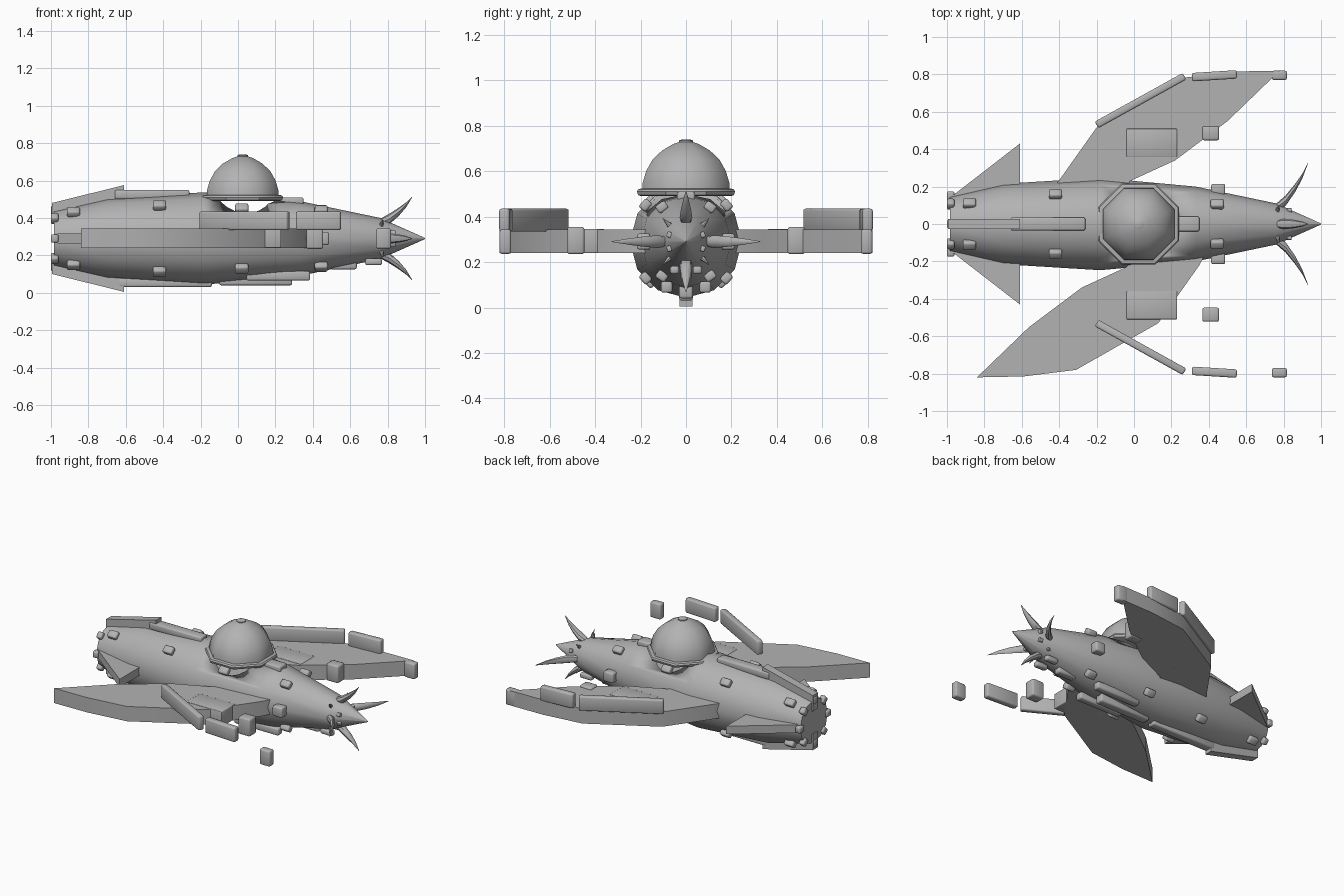
import bpy, bmesh
from math import pi, cos, sin, radians, atan2, hypot
from mathutils import Matrix

default = bpy.data.objects.get("Cube")
if default:
    bpy.data.objects.remove(default, do_unlink=True)

AXIS = 0.29  # height of the hull centre line

grey = bpy.data.materials.new("hull grey")
grey.use_nodes = True
colour = (0.45, 0.45, 0.45, 1)
grey.diffuse_color = colour
grey.node_tree.nodes["Principled BSDF"].inputs["Base Color"].default_value = colour


def finish(name, bm, matrix=Matrix(), angle=40):
    bmesh.ops.recalc_face_normals(bm, faces=bm.faces)
    mesh = bpy.data.meshes.new(name)
    bm.to_mesh(mesh)
    bm.free()
    mesh.transform(matrix)
    mesh.materials.append(grey)
    mesh.shade_smooth()
    mesh.set_sharp_from_angle(angle=radians(angle))
    obj = bpy.data.objects.new(name, mesh)
    bpy.context.collection.objects.link(obj)
    return obj


def around(angle):
    """Turn about the hull centre line."""
    return Matrix.Translation((0, 0, AXIS)) @ Matrix.Rotation(angle, 4, 'X')


def loft(name, rings, sides, matrix=Matrix(), angle=40, turn=0.0):
    """Skin rings (x, y offset, radius) that stand across the x axis."""
    bm = bmesh.new()
    loops = []
    for x, y, r in rings:
        steps = [turn + 2 * pi * i / sides for i in range(sides)]
        loops.append([bm.verts.new((x, y + r * cos(a), r * sin(a))) for a in steps])
    for a, b in zip(loops, loops[1:]):
        for i in range(sides):
            j = (i + 1) % sides
            bm.faces.new((a[i], a[j], b[j], b[i]))
    bm.faces.new(loops[0])
    bm.faces.new(loops[-1])
    return finish(name, bm, matrix, angle)


def prism(name, points, low, high, matrix=Matrix()):
    bm = bmesh.new()
    face = bm.faces.new([bm.verts.new((x, y, low)) for x, y in points])
    top = bmesh.ops.extrude_face_region(bm, geom=[face])["geom"]
    verts = [v for v in top if isinstance(v, bmesh.types.BMVert)]
    bmesh.ops.translate(bm, verts=verts, vec=(0, 0, high - low))
    return finish(name, bm, matrix, 30)


def block(name, centre, size, matrix=Matrix(), bevel=0.01):
    bm = bmesh.new()
    bmesh.ops.create_cube(bm, size=1)
    bmesh.ops.scale(bm, verts=bm.verts, vec=size)
    bmesh.ops.bevel(bm, geom=bm.edges[:], offset=bevel, segments=2,
                    profile=0.5, affect='EDGES')
    return finish(name, bm, matrix @ Matrix.Translation(centre), 50)


# Hull with a round cockpit opening
hull = loft("hull", [(-0.985, 0, 0.15), (-0.7, 0, 0.215), (-0.18, 0, 0.247),
                     (0.33, 0, 0.2), (0.76, 0, 0.11), (1.0, 0, 0.003)], 12, around(0))
upright = Matrix.Translation((0.025, 0, 0)) @ Matrix.Rotation(-pi / 2, 4, 'Y')
cutter = loft("cockpit_cutter", [(0.4, 0, 0.175), (0.7, 0, 0.175)], 24, upright)
cut = hull.modifiers.new("cockpit", 'BOOLEAN')
cut.operation = 'DIFFERENCE'
cut.solver = 'EXACT'
cut.object = cutter
graph = bpy.context.evaluated_depsgraph_get()
hull_mesh = bpy.data.meshes.new_from_object(hull.evaluated_get(graph))
hull.modifiers.clear()
hull.data = hull_mesh
bpy.data.objects.remove(cutter, do_unlink=True)

# Dome, collar and knob
eighth = pi / 8
loft("dome", [(0.51, 0, 0.208), (0.55, 0, 0.206), (0.6, 0, 0.19), (0.65, 0, 0.16),
              (0.69, 0, 0.115), (0.72, 0, 0.06), (0.735, 0, 0.01)], 8, upright, 60, eighth)
loft("dome_collar", [(0.49, 0, 0.215), (0.495, 0, 0.228), (0.51, 0, 0.234),
                     (0.52, 0, 0.228), (0.523, 0, 0.215)], 8, upright, 40, eighth)
loft("dome_knob", [(0.715, 0, 0.03), (0.735, 0, 0.03), (0.74, 0, 0.018)], 10, upright)

# Wings: the right one is the left one turned half round
wing = [(-0.46, 0.12), (-0.41, 0.22), (-0.19, 0.53), (0.25, 0.78), (0.53, 0.815),
        (0.78, 0.82), (0.5, 0.55), (0.22, 0.34), (-0.02, 0.23), (-0.1, 0.12)]
prism("left_wing", wing, 0.24, 0.343)
half_turn = Matrix.Translation((-0.06, 0, 0)) @ Matrix.Rotation(pi, 4, 'Z')
prism("right_wing", wing, 0.24, 0.343, half_turn)


def rail(name, start, end, width, side):
    dx, dy = end[0] - start[0], end[1] - start[1]
    place = Matrix.Translation(((start[0] + end[0]) / 2, side * (start[1] + end[1]) / 2, 0.385))
    turn = Matrix.Rotation(side * atan2(dy, dx), 4, 'Z')
    block(name, (0, 0, 0), (hypot(dx, dy), width, 0.1), place @ turn)


# Wing edge rails, pods and tip blocks
for side, label in ((1, "left"), (-1, "right")):
    rail(label + "_long_rail", (-0.2, 0.53), (0.27, 0.79), 0.04, side)
    rail(label + "_short_rail", (0.31, 0.785), (0.55, 0.80), 0.045, side)
    block(label + "_tip_block", (0.777, side * 0.795, AXIS), (0.08, 0.05, 0.108))
    block(label + "_gun_block", (0.41, side * 0.485, 0.295), (0.09, 0.075, 0.12))
    block(label + "_wing_pod", (0.095, side * 0.435, 0.293), (0.27, 0.15, 0.106), bevel=0.004)

# Tail fins and curved nose horns, four of each
side_fin = [(-0.985, 0.08), (-0.985, 0.14), (-0.61, 0.43), (-0.61, 0.12)]
upright_fin = [(-0.995, 0.08), (-0.995, 0.19), (-0.61, 0.285), (-0.61, 0.12)]
for i, label in enumerate(("left", "top", "right", "bottom")):
    frame = around(i * pi / 2)
    vertical = i % 2
    prism(label + "_tail_fin", upright_fin if vertical else side_fin, -0.028, 0.028, frame)
    reach = 0.22 if vertical else 0.325
    rise = reach - 0.08
    loft(label + "_horn", [(0.75, 0.08, 0.02), (0.81, 0.08 + rise * 0.18, 0.028),
                           (0.86, 0.08 + rise * 0.45, 0.022),
                           (0.9, 0.08 + rise * 0.72, 0.013),
                           (0.93, reach, 0.002)], 8, frame)

# Spine and belly strips
block("rear_spine", (-0.46, 0, 0.525), (0.4, 0.07, 0.05))
block("front_spine", (0.285, 0, 0.485), (0.13, 0.08, 0.05))
block("rear_belly_strip", (-0.39, 0, 0.055), (0.5, 0.06, 0.05))
block("front_belly_strip", (0.095, 0, 0.07), (0.39, 0.06, 0.06))
block("nose_belly_strip", (0.565, 0, 0.15), (0.14, 0.05, 0.05))
for side, label in ((1, "left"), (-1, "right")):
    block(label + "_belly_strip", (0.215, side * 0.085, 0.09), (0.34, 0.05, 0.05))
    block(label + "_hull_block", (0.45, side * 0.185, AXIS), (0.075, 0.06, 0.07))
    block(label + "_chin_block", (0.725, side * 0.05, 0.165), (0.09, 0.04, 0.035))

# Small blocks on the hull diagonals: x, radius, angle from horizontal
studs = [(-0.88, 0.18, 52), (-0.42, 0.238, 48), (0.02, 0.24, 42), (0.445, 0.185, 55)]
for n, (x, r, slope) in enumerate(studs):
    for q, a in enumerate((slope, 180 - slope, 180 + slope, -slope)):
        block(f"hull_stud_{n}_{q}", (x, r, 0), (0.07, 0.04, 0.05), around(radians(a)))

# Blocks round the tail end and little spikes round the nose
for i in range(8):
    block(f"tail_block_{i}", (-0.98, 0.15, 0), (0.04, 0.05, 0.045), around(i * pi / 4))
    if i % 2:
        place = around(i * pi / 4) @ Matrix.Translation((0.765, 0.1, 0))
        tilt = Matrix.Rotation(pi / 2, 4, 'Z')
        loft(f"nose_spike_{i}", [(0, 0, 0.013), (0.045, -0.01, 0.001)], 8, place @ tilt)
for side, label in ((1, "left"), (-1, "right")):
    for q, a in enumerate((22.5, -22.5)):
        frame = around(radians(a if side > 0 else 180 - a))
        block(f"{label}_nose_stud_{q}", (0.83, 0.078, 0), (0.025, 0.025, 0.025), frame, 0.004)
